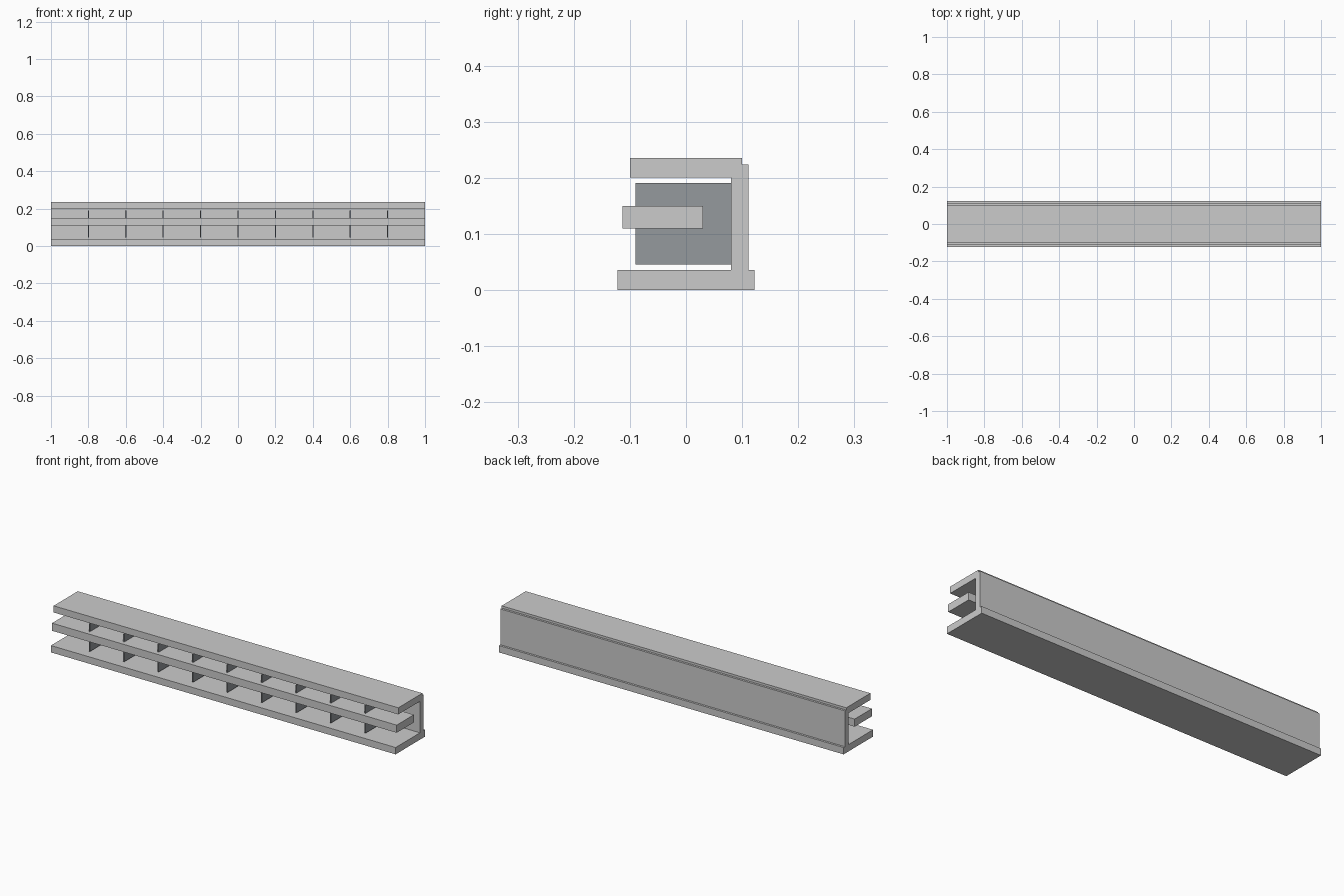
import bpy

if "Cube" in bpy.data.objects:
    bpy.data.objects.remove(bpy.data.objects["Cube"])


def box(name, x, y, z, mat=None):
    """Box from (min, max) ranges along each axis."""
    centre = [(r[0] + r[1]) / 2 for r in (x, y, z)]
    bpy.ops.mesh.primitive_cube_add(size=1, location=centre)
    ob = bpy.context.object
    ob.name = name
    ob.scale = [r[1] - r[0] for r in (x, y, z)]
    bpy.ops.object.transform_apply(location=False, rotation=False, scale=True)
    if mat:
        ob.data.materials.append(mat)
    return ob


dark = bpy.data.materials.new("dark_divider")
dark.diffuse_color = (0.3, 0.32, 0.34, 1)
dark.use_nodes = True
dark.node_tree.nodes["Principled BSDF"].inputs["Base Color"].default_value = dark.diffuse_color

LENGTH = (-1, 1)

# Long horizontal boards and the back panel
box("base_board", LENGTH, (-0.122, 0.122), (0, 0.036))
box("back_panel", LENGTH, (0.08, 0.111), (0.036, 0.224))
box("top_board", LENGTH, (-0.1, 0.1), (0.201, 0.236))
box("middle_shelf", LENGTH, (-0.113, 0.03), (0.11, 0.15))

# Thin dividers crossing the middle shelf
for i in range(9):
    x = -0.8 + 0.2 * i
    box(f"divider_{i + 1}", (x - 0.003, x + 0.003), (-0.09, 0.081), (0.046, 0.191), dark)
